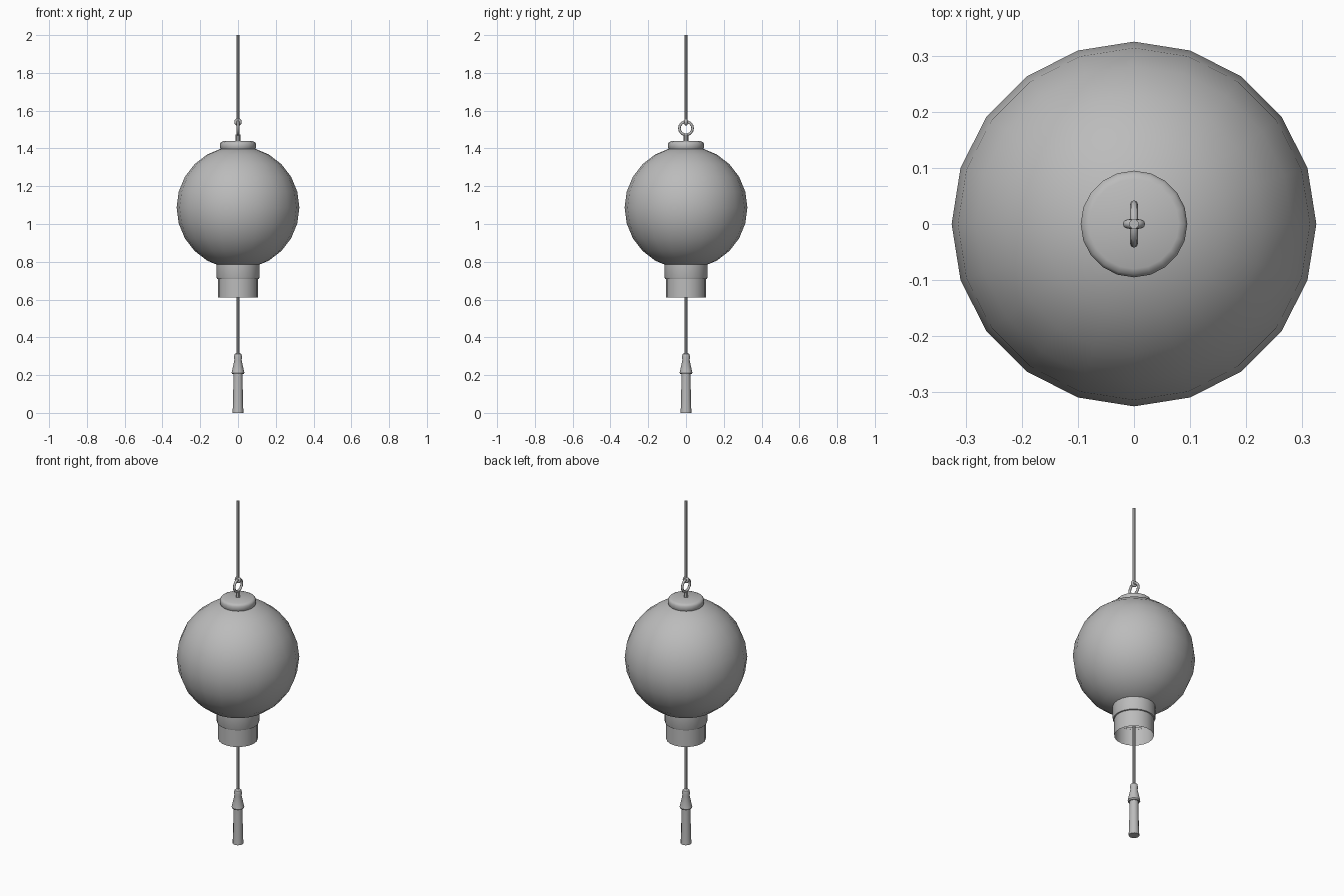
import bpy, bmesh, math

cube = bpy.data.objects.get("Cube")
if cube:
    bpy.data.objects.remove(cube, do_unlink=True)

# One plain grey for the whole lantern
grey = bpy.data.materials.new("plain grey")
grey.use_nodes = True
grey.diffuse_color = (0.5, 0.5, 0.5, 1)
grey.node_tree.nodes["Principled BSDF"].inputs["Base Color"].default_value = (0.5, 0.5, 0.5, 1)


def finish(obj, name, angle=40):
    obj.name = obj.data.name = name
    obj.data.materials.clear()
    obj.data.materials.append(grey)
    bpy.ops.object.select_all(action="DESELECT")
    obj.select_set(True)
    bpy.context.view_layer.objects.active = obj
    bpy.ops.object.shade_smooth_by_angle(angle=math.radians(angle))
    return obj


def lathe(name, profile, sides=20):
    """Turn a (radius, height) profile, listed bottom to top, around z."""
    bm = bmesh.new()
    pts = [bm.verts.new((r, 0, z)) for r, z in profile]
    edges = [bm.edges.new(pair) for pair in zip(pts, pts[1:])]
    bmesh.ops.spin(bm, geom=pts + edges, cent=(0, 0, 0), axis=(0, 0, 1),
                   angle=math.tau, steps=sides)
    bmesh.ops.remove_doubles(bm, verts=bm.verts, dist=0.0001)
    bmesh.ops.recalc_face_normals(bm, faces=bm.faces)
    mesh = bpy.data.meshes.new(name)
    bm.to_mesh(mesh)
    bm.free()
    obj = bpy.data.objects.new(name, mesh)
    bpy.context.collection.objects.link(obj)
    return finish(obj, name)


def rod(name, radius, z0, z1, sides=8):
    return lathe(name, [(0, z0), (radius, z0), (radius, z1), (0, z1)], sides)


def ring(name, z, major, minor, rotation, steps):
    bpy.ops.mesh.primitive_torus_add(location=(0, 0, z), rotation=rotation,
                                     major_radius=major, minor_radius=minor,
                                     major_segments=steps, minor_segments=8)
    return finish(bpy.context.object, name, 60)


# Round lantern body
bpy.ops.mesh.primitive_uv_sphere_add(segments=20, ring_count=12, radius=0.325,
                                     location=(0, 0, 1.087))
finish(bpy.context.object, "lantern_body")

# Top cap with softened rim
lathe("top_cap", [(0.082, 1.385), (0.09, 1.395), (0.095, 1.403), (0.095, 1.425),
                  (0.09, 1.433), (0.08, 1.438), (0, 1.44)])

# Bottom collar and the open sleeve beneath it
lathe("bottom_collar", [(0.104, 0.708), (0.111, 0.71), (0.114, 0.717), (0.114, 0.785)])
lathe("open_sleeve", [(0.105, 0.61), (0.105, 0.72)])

# Hanging hardware
rod("cap_stem", 0.012, 1.43, 1.475)
ring("hanging_ring", 1.507, 0.035, 0.007, (0, math.pi / 2, 0), 16)
ring("cord_loop", 1.54, 0.012, 0.008, (math.pi / 2, 0, 0), 12)
rod("hanging_cord", 0.009, 1.545, 2.0)

# Tassel
rod("tassel_cord", 0.008, 0.3, 0.77)
lathe("tassel_head", [(0, 0.205), (0.03, 0.205), (0.034, 0.212), (0.019, 0.28),
                      (0.022, 0.295), (0.018, 0.311), (0.008, 0.318), (0, 0.318)], 12)
lathe("tassel_skirt", [(0, 0), (0.029, 0), (0.026, 0.06), (0.024, 0.21)], 12)
